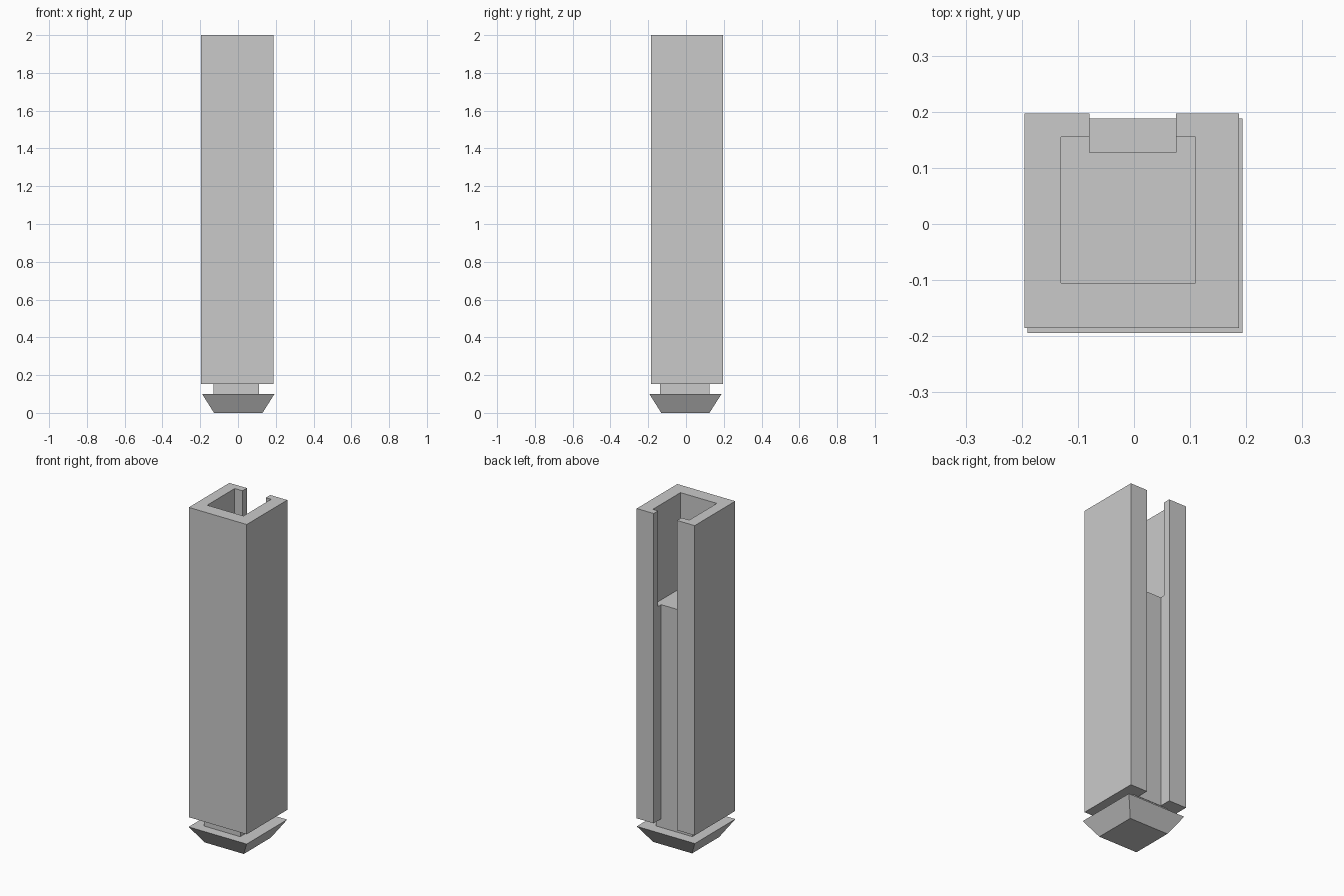
import bpy
import bmesh

cube = bpy.data.objects.get("Cube")
if cube:
    bpy.data.objects.remove(cube, do_unlink=True)

grey = bpy.data.materials.new("light_grey")
grey.use_nodes = True
colour = (0.59, 0.59, 0.59, 1)
grey.diffuse_color = colour
grey.node_tree.nodes["Principled BSDF"].inputs["Base Color"].default_value = colour


def rectangle(bm, x0, x1, y0, y1, z):
    corners = ((x0, y0), (x1, y0), (x1, y1), (x0, y1))
    return [bm.verts.new((x, y, z)) for x, y in corners]


def block(name, bottom, top, z0, z1):
    """Solid joining a bottom rectangle to a top rectangle (x0, x1, y0, y1)."""
    bm = bmesh.new()
    low = rectangle(bm, *bottom, z0)
    high = rectangle(bm, *top, z1)
    bm.faces.new(low[::-1])
    bm.faces.new(high)
    for i in range(4):
        j = (i + 1) % 4
        bm.faces.new((low[i], low[j], high[j], high[i]))
    mesh = bpy.data.meshes.new(name)
    bm.to_mesh(mesh)
    bm.free()
    mesh.materials.append(grey)
    obj = bpy.data.objects.new(name, mesh)
    bpy.context.collection.objects.link(obj)
    return obj


def cut(target, cutter):
    cutter.hide_render = True
    mod = target.modifiers.new("cut", "BOOLEAN")
    mod.operation = "DIFFERENCE"
    mod.solver = "EXACT"
    mod.object = cutter
    bpy.context.view_layer.objects.active = target
    bpy.ops.object.modifier_apply(modifier=mod.name)
    bpy.data.objects.remove(cutter, do_unlink=True)


# Square column, hollow at the top, with a full-height groove in the back
outer = (-0.195, 0.187, -0.185, 0.197)
column = block("column", outer, outer, 0.153, 2.0)
cavity = (-0.13, 0.11, -0.105, 0.155)
cut(column, block("cavity_cutter", cavity, cavity, 1.43, 2.2))
groove = (-0.079, 0.075, 0.127, 0.3)
cut(column, block("groove_cutter", groove, groove, 0.05, 2.2))

# Narrow neck between column and foot
neck = (-0.129, 0.111, -0.137, 0.124)
block("neck", neck, neck, 0.09, 0.16)

# Foot tapering downwards
block("foot", (-0.127, 0.13, -0.131, 0.124), (-0.19, 0.193, -0.194, 0.188), 0.0, 0.1)
